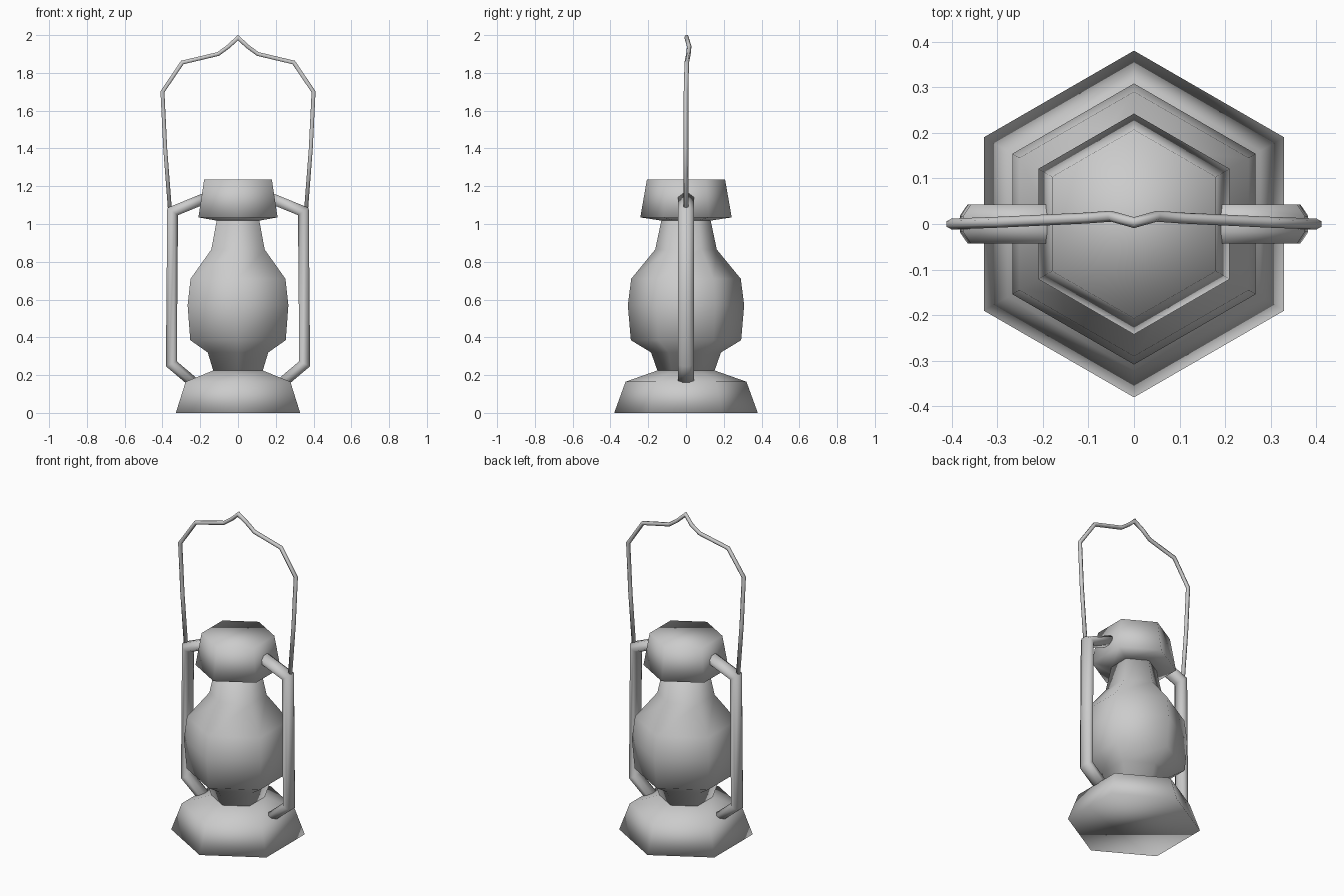
import bpy, bmesh, math
from mathutils import Vector

if "Cube" in bpy.data.objects:
    bpy.data.objects.remove(bpy.data.objects["Cube"])

grey = bpy.data.materials.new("plain grey")
grey.use_nodes = True
GREY = (0.6, 0.6, 0.6, 1)
grey.diffuse_color = GREY
grey.node_tree.nodes["Principled BSDF"].inputs["Base Color"].default_value = GREY


def skin(name, rings):
    """Join closed rings of points into one capped, smooth-shaded object."""
    bm = bmesh.new()
    loops = [[bm.verts.new(p) for p in ring] for ring in rings]
    n = len(loops[0])
    for a, b in zip(loops, loops[1:]):
        for i in range(n):
            j = (i + 1) % n
            bm.faces.new((a[i], a[j], b[j], b[i]))
    bm.faces.new(loops[0][::-1])
    bm.faces.new(loops[-1])
    bmesh.ops.recalc_face_normals(bm, faces=bm.faces)
    for f in bm.faces:
        f.smooth = True
    mesh = bpy.data.meshes.new(name)
    bm.to_mesh(mesh)
    bm.free()
    mesh.materials.append(grey)
    ob = bpy.data.objects.new(name, mesh)
    bpy.context.collection.objects.link(ob)
    return ob


def hex_lathe(name, profile):
    """Six-sided turned body from (radius, height) pairs, corners on +y and -y."""
    angles = [math.radians(90 + 60 * i) for i in range(6)]
    return skin(name, [[(r * math.cos(a), r * math.sin(a), z) for a in angles]
                       for r, z in profile])


def tube(name, path, half_wide, half_deep, sides):
    """Mitred tube along a path that runs in the xz plane; depth is along y."""
    pts = [Vector(p) for p in path]
    rings = []
    for i, p in enumerate(pts):
        before = (p - pts[max(i - 1, 0)]).normalized()
        after = (pts[min(i + 1, len(pts) - 1)] - p).normalized()
        t = (before + after).normalized()
        side = Vector((t.z, 0, -t.x)).normalized()
        miter = 1 / max(t.dot(after if after.length else before), 0.5)
        ring = []
        for k in range(sides):
            a = 2 * math.pi * (k + 0.5) / sides
            ring.append(p + side * (math.cos(a) * half_wide * miter)
                        + Vector((0, math.sin(a) * half_deep, 0)))
        rings.append(ring)
    return skin(name, rings)


# Turned body parts
hex_lathe("base", [(0.38, 0), (0.32, 0.165), (0.15, 0.225)])
hex_lathe("globe", [(0.15, 0.22), (0.185, 0.32), (0.292, 0.385), (0.308, 0.57),
                    (0.29, 0.71), (0.163, 0.865), (0.128, 1.03)])
hex_lathe("cap", [(0.13, 1.018), (0.242, 1.035), (0.207, 1.235)])

# Side tubes joining the cap to the base
for label, s in (("left", 1), ("right", -1)):
    tube(label + "_side_tube",
         [(s * 0.17, 0, 1.138), (s * 0.346, 0, 1.066),
          (s * 0.353, 0, 0.26), (s * 0.225, 0, 0.152)], 0.031, 0.046, 8)

# Bail handle, mirrored about its peak
half = [(0.36, 0, 1.07), (0.385, 0, 1.395), (0.4, 0, 1.7), (0.295, 0.004, 1.855),
        (0.105, 0.013, 1.9), (0.05, 0.017, 1.94)]
path = [(-x, y, z) for x, y, z in half] + [(0, 0.003, 1.987)] + half[::-1]
tube("bail_handle", path, 0.012, 0.012, 6)
